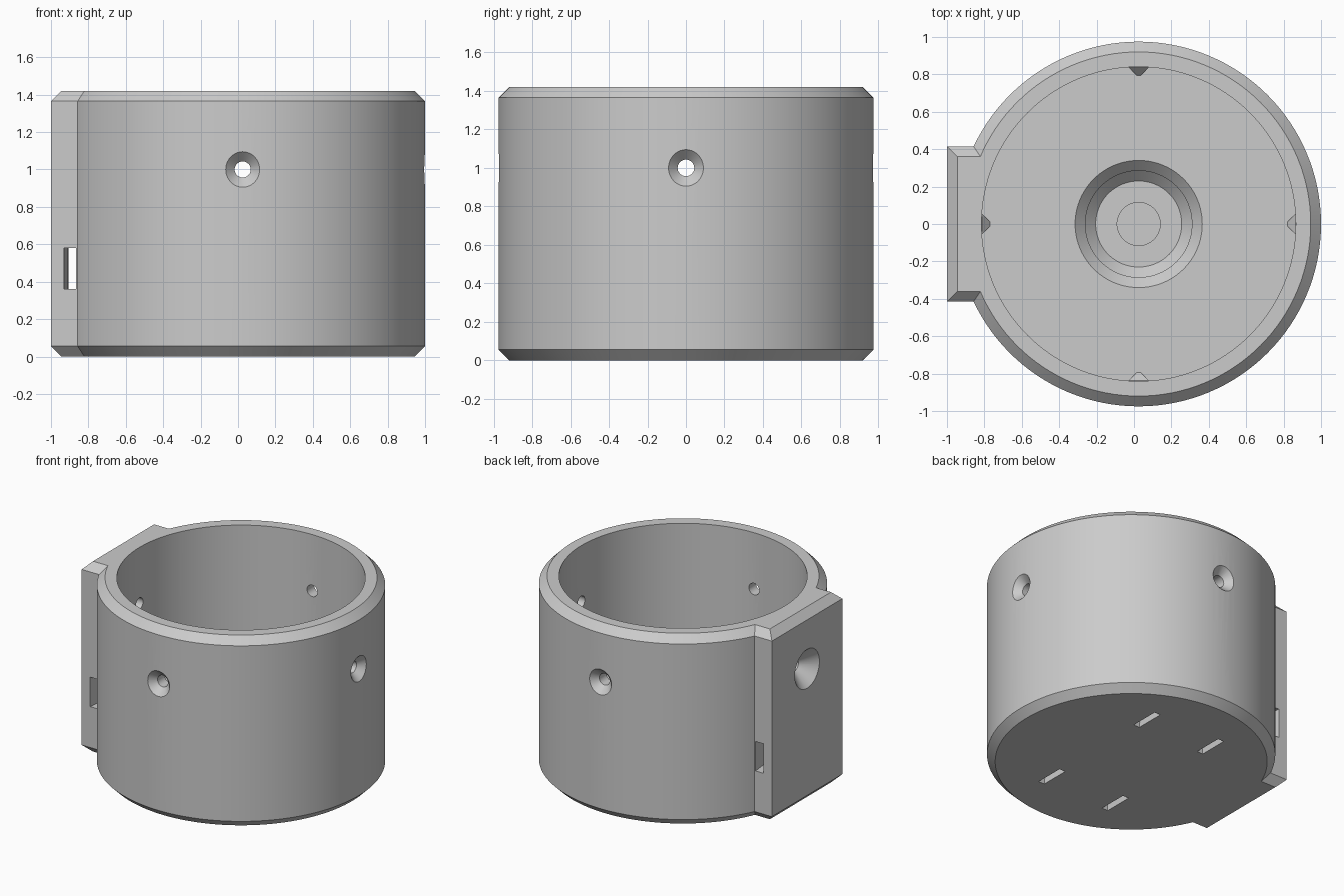
import bpy, bmesh, math
from mathutils import Matrix, Vector

if "Cube" in bpy.data.objects:
    bpy.data.objects.remove(bpy.data.objects["Cube"])

CX = 0.025        # cup axis
TOP = 1.42        # overall height
CH = 0.055        # chamfer size
R_OUT, R_IN = 0.975, 0.84
FLOOR = 0.50      # top of the thick floor

grey = bpy.data.materials.new("grey")
grey.diffuse_color = (0.6, 0.6, 0.6, 1)
grey.use_nodes = True
grey.node_tree.nodes["Principled BSDF"].inputs["Base Color"].default_value = grey.diffuse_color


def finish(name, bm, matrix):
    bmesh.ops.recalc_face_normals(bm, faces=bm.faces)
    bm.transform(matrix)
    me = bpy.data.meshes.new(name)
    bm.to_mesh(me)
    bm.free()
    me.materials.append(grey)
    ob = bpy.data.objects.new(name, me)
    bpy.context.collection.objects.link(ob)
    return ob


def lathe(name, profile, segs=96, matrix=Matrix(), ring=False):
    """Revolve (radius, z) points about z; capped solid, or closed ring."""
    bm = bmesh.new()
    loops = []
    for r, z in profile:
        loops.append([bm.verts.new((r * math.cos(2 * math.pi * i / segs),
                                    r * math.sin(2 * math.pi * i / segs), z))
                      for i in range(segs)])
    pairs = list(zip(loops, loops[1:]))
    if ring:
        pairs.append((loops[-1], loops[0]))
    else:
        bm.faces.new(loops[0])
        bm.faces.new(loops[-1])
    for a, b in pairs:
        for i in range(segs):
            j = (i + 1) % segs
            bm.faces.new((a[i], a[j], b[j], b[i]))
    return finish(name, bm, matrix)


def hull(name, points, matrix=Matrix()):
    bm = bmesh.new()
    for p in points:
        bm.verts.new(p)
    bmesh.ops.convex_hull(bm, input=bm.verts)
    bmesh.ops.dissolve_limit(bm, angle_limit=0.01, verts=bm.verts, edges=bm.edges)
    return finish(name, bm, matrix)


def combine(target, other, operation):
    mod = target.modifiers.new("combine", 'BOOLEAN')
    mod.operation = operation
    mod.solver = 'EXACT'
    mod.object = other
    bpy.context.view_layer.objects.active = target
    bpy.ops.object.modifier_apply(modifier=mod.name)
    bpy.data.objects.remove(other)


axis = Matrix.Translation((CX, 0, 0))

# Chamfered cup body
cup = lathe("cup_holder", [(R_OUT - CH, 0), (R_OUT, CH), (R_OUT, TOP - CH), (R_OUT - CH, TOP)],
            128, axis)

# Flat mounting tab on the left, chamfered at top and bottom
tab_points = []
for z, inset in ((0, CH), (CH, 0), (TOP - CH, 0), (TOP, CH)):
    for s in (-1, 1):
        tab_points += [(-1 + inset, s * (0.415 - inset), z), (-0.6, s * (0.415 - inset), z)]
combine(cup, hull("mounting_tab", tab_points), 'UNION')

# Cavity, then the chamfered centre pocket with a shallow bore
combine(cup, lathe("cavity", [(R_IN, FLOOR), (R_IN, TOP + 0.2)], 128, axis), 'DIFFERENCE')
combine(cup, lathe("pocket", [(0.115, 0.13), (0.115, 0.18), (0.23, 0.18), (0.285, 0.18 + CH),
                              (0.285, FLOOR - CH), (0.34, FLOOR), (0.34, FLOOR + 0.1)],
                   96, axis), 'DIFFERENCE')

for k in range(4):
    turn = axis @ Matrix.Rotation(k * math.pi / 2, 4, 'Z')
    # Small sloped wedge where the floor meets the wall
    wedge = []
    for r, half, h in ((0.88, 0.055, 0.05), (0.838, 0.055, 0.05), (0.795, 0.012, 0.003)):
        for s in (-1, 1):
            wedge += [(r, s * half, FLOOR - 0.02), (r, s * half, FLOOR + h)]
    combine(cup, hull("wedge", wedge, turn), 'UNION')
    # Countersunk screw hole through the wall
    hole = turn @ Matrix.Translation((0, 0, 1.0)) @ Matrix.Rotation(math.pi / 2, 4, 'Y')
    combine(cup, lathe("screw_hole", [(0.043, 0.7), (0.043, 0.923), (0.243, 1.123)], 48, hole),
            'DIFFERENCE')

# Gently curved strap tunnel through the tab
combine(cup, lathe("tab_tunnel", [(3.40, 0.36), (3.465, 0.36), (3.465, 0.58), (3.40, 0.58)], 256,
                   Matrix.Translation((-0.905 - 3.40, 0, 0)), ring=True), 'DIFFERENCE')

# Two arched strap tunnels opening in the underside
for y in (-0.5, 0.5):
    place = Matrix.Translation((CX, y, 0)) @ Matrix.Rotation(math.pi / 2, 4, 'X')
    combine(cup, lathe("floor_tunnel", [(0.255, -0.11), (0.305, -0.11), (0.305, 0.11), (0.255, 0.11)],
                       64, place, ring=True), 'DIFFERENCE')

# Smooth round walls, crisp chamfers
bpy.ops.object.select_all(action='DESELECT')
cup.select_set(True)
bpy.context.view_layer.objects.active = cup
bpy.ops.object.shade_smooth_by_angle(angle=math.radians(25))
